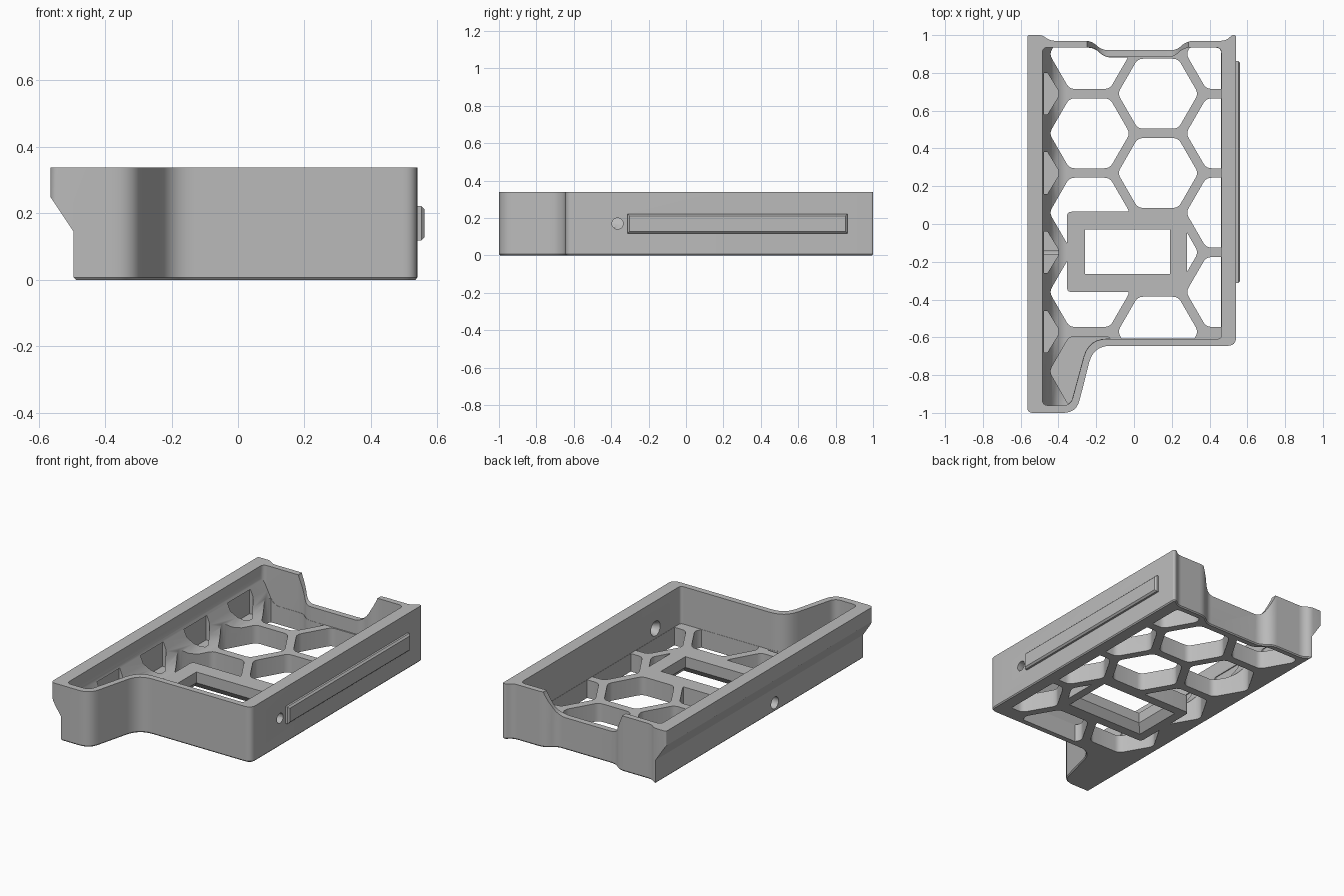
import bpy, bmesh, math
from mathutils import Vector

if "Cube" in bpy.data.objects:
    bpy.data.objects.remove(bpy.data.objects["Cube"])

H = 0.338        # rim height
FLOOR = 0.11     # top of the lattice floor

grey = bpy.data.materials.new("grey_plastic")
grey.diffuse_color = (0.5, 0.5, 0.5, 1)
grey.use_nodes = True
grey.node_tree.nodes["Principled BSDF"].inputs["Base Color"].default_value = grey.diffuse_color


def rounded(pts, n=6):
    """Round each corner (a, b, tangent length) with a short curve."""
    out = []
    for i, (a, b, d) in enumerate(pts):
        p = Vector((a, b))
        if d == 0:
            out.append(p)
            continue
        q = p + (Vector(pts[i - 1][:2]) - p).normalized() * d
        r = p + (Vector(pts[(i + 1) % len(pts)][:2]) - p).normalized() * d
        for k in range(n + 1):
            t = k / n
            out.append(q * (1 - t) ** 2 + p * 2 * t * (1 - t) + r * t * t)
    return out


def inset(pts, d):
    """Move a counter-clockwise outline inwards."""
    out = []
    for i, p in enumerate(pts):
        t = (Vector(pts[(i + 1) % len(pts)]) - Vector(pts[i - 1])).normalized()
        out.append(Vector(p) + Vector((-t.y, t.x)) * d)
    return out


def loft(name, stacks, axis="z"):
    """Solid from stacks of (outline, height) rings."""
    bm = bmesh.new()
    for stack in stacks:
        rings = []
        for pts, h in stack:
            rings.append([bm.verts.new({"z": (a, b, h), "y": (a, h, b), "x": (h, a, b)}[axis])
                          for a, b in pts])
        bm.faces.new(rings[0])
        bm.faces.new(rings[-1])
        for lo, hi in zip(rings, rings[1:]):
            for i in range(len(lo)):
                j = (i + 1) % len(lo)
                bm.faces.new((lo[i], lo[j], hi[j], hi[i]))
    bmesh.ops.recalc_face_normals(bm, faces=bm.faces[:])
    me = bpy.data.meshes.new(name)
    bm.to_mesh(me)
    bm.free()
    me.materials.append(grey)
    ob = bpy.data.objects.new(name, me)
    bpy.context.collection.objects.link(ob)
    return ob


def prism(name, outlines, lo, hi, axis="z"):
    return loft(name, [[(p, lo), (p, hi)] for p in outlines], axis)


def volume(me):
    bm = bmesh.new()
    bm.from_mesh(me)
    v = bm.calc_volume()
    bm.free()
    return v


def combine(ob, other, op="DIFFERENCE"):
    """Apply a boolean, trying solvers until the volume is plausible."""
    before = volume(ob.data)
    for solver in ("EXACT", "MANIFOLD", "FLOAT"):
        m = ob.modifiers.new("cut", "BOOLEAN")
        m.operation, m.object, m.solver = op, other, solver
        bpy.context.view_layer.update()
        ev = ob.evaluated_get(bpy.context.evaluated_depsgraph_get())
        me = bpy.data.meshes.new_from_object(ev)
        ob.modifiers.remove(m)
        if 0.1 * before < volume(me) < before * 0.999999:
            ob.data = me
            break
    bpy.data.objects.remove(other)


def rect(x0, x1, y0, y1, r=0):
    return rounded([(x0, y0, r), (x1, y0, r), (x1, y1, r), (x0, y1, r)])


def circle(a, b, r, n=24):
    return [(a + r * math.cos(i * math.tau / n), b + r * math.sin(i * math.tau / n)) for i in range(n)]


def hexagon(x, y, r=0.2136):
    return rounded([(x + r * math.cos(i * math.pi / 3), y + r * math.sin(i * math.pi / 3), 0.028)
                    for i in range(6)], 4)


# Tray body from its plan outline, chamfered underneath
outer = rounded([(-0.565, -1, 0.03), (-0.305, -1, 0.07), (-0.215, -0.645, 0.09), (0.54, -0.645, 0.045),
                 (0.54, 1, 0.01), (0.52, 1, 0.008), (0.485, 0.97, 0.025), (0.28, 0.97, 0.04),
                 (0.225, 0.92, 0.03), (-0.17, 0.92, 0.035), (-0.225, 0.97, 0.035),
                 (-0.445, 0.97, 0.025), (-0.485, 1, 0.02), (-0.565, 1, 0.012)])
tray = loft("tray", [[(inset(outer, 0.006), 0), (outer, 0.007), (outer, H)]])

# Flared left side: undercut below the rim
combine(tray, prism("undercut", [[(-0.605, 0.31), (-0.565, 0.25), (-0.495, 0.145), (-0.495, 0.008),
                                  (-0.482, -0.005), (-0.7, -0.005), (-0.7, 0.31)]], -1.1, 1.1, "y"))

# Cavity with a sloping left inner wall
inner = rounded([(-0.485, -0.96, 0.03), (-0.335, -0.96, 0.04), (-0.24, -0.608, 0.1), (0.462, -0.608, 0.02),
                 (0.462, 0.935, 0.03), (0.265, 0.935, 0.04), (0.21, 0.883, 0.03),
                 (-0.155, 0.883, 0.035), (-0.21, 0.935, 0.035), (-0.485, 0.935, 0.03)])
limit = inset(inner, 0.0015)
cavity = prism("cavity", [inner], FLOOR, 0.5)
combine(cavity, prism("slope", [[(-0.485, 0.26), (-0.455, 0.19), (-0.435, 0.15), (-0.415, 0.125),
                                 (-0.385, 0.109), (-0.385, 0.05), (-0.6, 0.05), (-0.6, 0.26)]], -1.1, 1.1, "y"))
combine(tray, cavity)

# Honeycomb openings, kept inside the walls and clear of the window frame
P = 0.42
cells = [hexagon(-0.235, 0.90 - P * i) for i in range(4)]
cells += [hexagon(0.127, 0.69 - P * i) for i in range(4)]
cells += [hexagon(0.489, 0.90 - P * i) for i in range(4)]
holes = prism("holes", cells, -0.1, 0.3)
combine(holes, prism("wall_limit", [limit], -0.5, 0.5), "INTERSECT")
combine(holes, prism("frame_limit", [rect(-0.355, 0.28, -0.36, 0.065, 0.025)], -0.4, FLOOR + 0.02))
combine(tray, holes)

# Blind pockets: along the left wall and in the front leg
notches = []
for i in range(4):
    y = 0.69 - P * i
    notches.append([(-0.482, y - 0.11), (-0.458, y - 0.11), (-0.4, y - 0.015),
                    (-0.4, y + 0.015), (-0.458, y + 0.11), (-0.482, y + 0.11)])
combine(tray, prism("wall_pockets", notches, 0.09, 0.24))
leg = prism("leg_pocket", [hexagon(-0.235, -0.78)], 0.05, 0.3)
combine(leg, prism("wall_limit", [limit], -0.5, 0.5), "INTERSECT")
combine(tray, leg)

# Window in the frame, flared underneath
combine(tray, prism("window", [rect(-0.26, 0.19, -0.265, -0.03)], -0.1, 0.2))
combine(tray, loft("window_flare", [[(rect(-0.30, 0.23, -0.305, 0.01), -0.002),
                                     (rect(-0.255, 0.185, -0.26, -0.035), 0.05)]]))

# Lowered section of the back wall
dip = rounded([(-0.25, 0.45, 0), (-0.25, H, 0.02), (-0.18, 0.195, 0.05), (0.22, 0.195, 0.05),
               (0.29, H, 0.02), (0.29, 0.45, 0)])
combine(tray, prism("back_dip", [dip], 0.8, 1.1, "y"))

# Screw holes: right wall with inner countersink, left wall near the base
combine(tray, prism("right_hole", [circle(-0.366, 0.17, 0.03)], 0.4, 0.6, "x"))
combine(tray, loft("right_sink", [[(circle(-0.366, 0.17, 0.055), 0.44),
                                   (circle(-0.366, 0.17, 0.028), 0.5)]], "x"))
combine(tray, prism("left_hole", [circle(-0.15, 0.055, 0.036)], -0.6, -0.31, "x"))

# Raised rail on the right side with a chamfered face
loft("side_rail", [[(rect(-0.313, 0.864, 0.118, 0.222), 0.535), (rect(-0.313, 0.864, 0.118, 0.222), 0.552),
                    (rect(-0.303, 0.854, 0.128, 0.212), 0.562)]], "x")

# Smooth curved walls, keep edges crisp
bpy.ops.object.select_all(action="DESELECT")
tray.select_set(True)
bpy.context.view_layer.objects.active = tray
bpy.ops.object.shade_smooth_by_angle(angle=math.radians(30))
